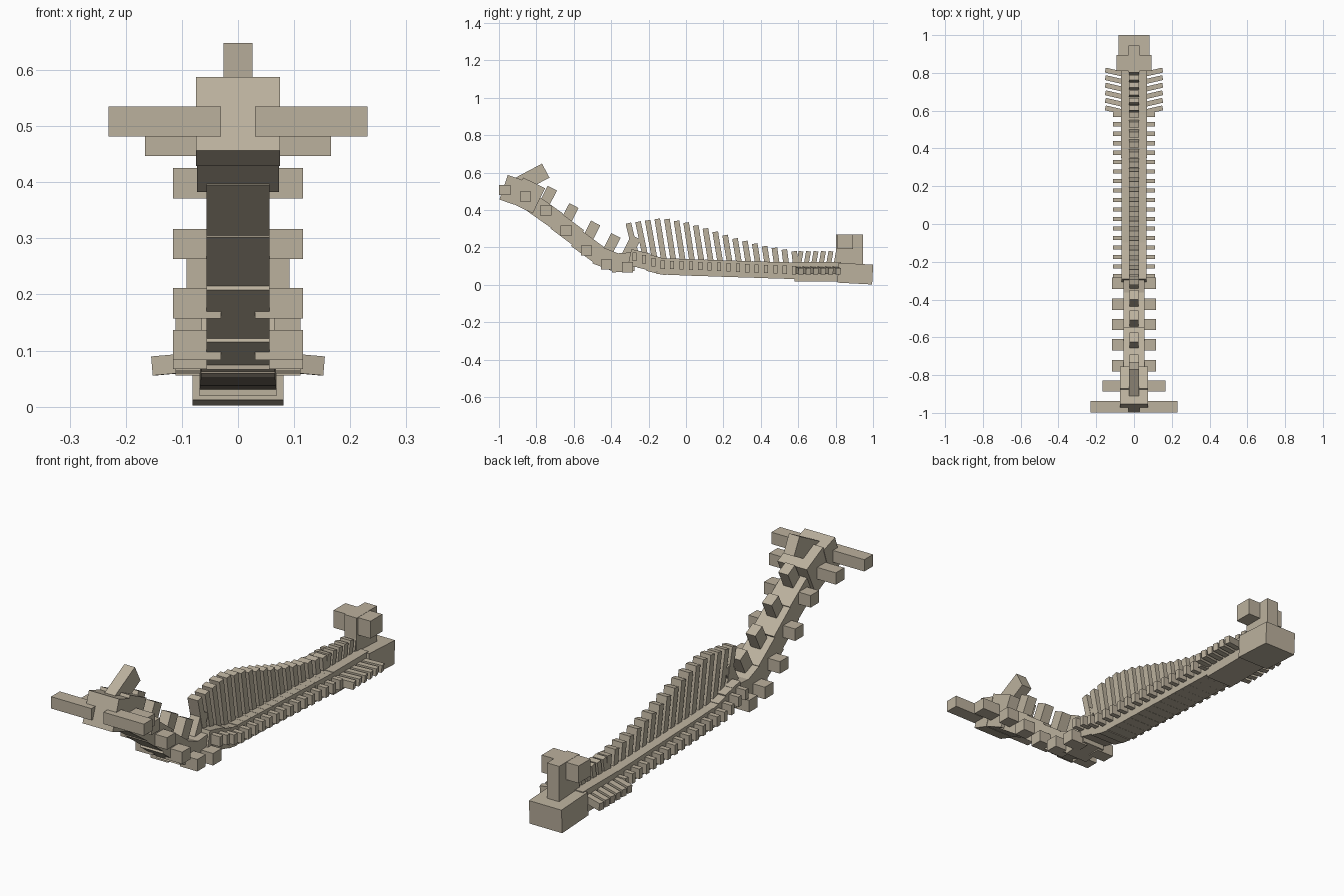
import bpy, math
from mathutils import Matrix, Vector

if "Cube" in bpy.data.objects:
    bpy.data.objects.remove(bpy.data.objects["Cube"])

bone = bpy.data.materials.new("bone")
bone.diffuse_color = (0.50, 0.44, 0.34, 1)
bone.use_nodes = True
bone.node_tree.nodes["Principled BSDF"].inputs["Base Color"].default_value = bone.diffuse_color

FACES = [(0, 2, 3, 1), (4, 5, 7, 6), (0, 1, 5, 4), (2, 6, 7, 3), (0, 4, 6, 2), (1, 3, 7, 5)]


def box(name, center, size, pitch=0, yaw=0, roll=0):
    """Box with full sizes; pitch turns about x, yaw about z, roll about y (degrees)."""
    rot = (Matrix.Rotation(math.radians(yaw), 3, 'Z') @ Matrix.Rotation(math.radians(roll), 3, 'Y')
           @ Matrix.Rotation(math.radians(pitch), 3, 'X'))
    c = Vector(center)
    verts = [c + rot @ Vector((x * size[0] / 2, y * size[1] / 2, z * size[2] / 2))
             for x in (-1, 1) for y in (-1, 1) for z in (-1, 1)]
    me = bpy.data.meshes.new(name)
    me.from_pydata(verts, [], FACES)
    me.materials.append(bone)
    ob = bpy.data.objects.new(name, me)
    bpy.context.collection.objects.link(ob)
    return ob


def bar(name, y0, z0, y1, z1, width, depth):
    """Box running from one point to another in the side plane, centred on its axis."""
    length = math.hypot(y1 - y0, z1 - z0)
    pitch = math.degrees(math.atan2(z1 - z0, y1 - y0))
    return box(name, (0, (y0 + y1) / 2, (z0 + z1) / 2), (width, length, depth), pitch)


def wings(name, y, z, reach, dy, dz):
    """Pair of side processes, outside the body."""
    inner = 0.03
    for s in (-1, 1):
        box(name, (s * (reach + inner) / 2, y, z), (reach - inner, dy, dz))


def lerp(points, t):
    for (a, va), (b, vb) in zip(points, points[1:]):
        if t <= b:
            return va + (vb - va) * max(0, t - a) / (b - a)
    return points[-1][1]


# first neck bone with its long wings
box("first_neck_body", (0, -0.935, 0.508), (0.150, 0.085, 0.139), -19)
wings("first_neck_wing", -0.968, 0.508, 0.231, 0.062, 0.053)

# second neck bone with its tall raised crest
box("second_neck_body", (0, -0.845, 0.478), (0.146, 0.13, 0.150), -26)
wings("second_neck_wing", -0.858, 0.473, 0.166, 0.060, 0.053)
box("second_neck_crest", (0, -0.825, 0.571), (0.052, 0.17, 0.085), 28)

# remaining neck bones: underside start and end, wing centre, crest centre
NECK = [
    ((-0.850, 0.395), (-0.715, 0.300), (-0.750, 0.398), (-0.740, 0.468)),
    ((-0.725, 0.302), (-0.605, 0.212), (-0.640, 0.290), (-0.624, 0.375)),
    ((-0.615, 0.208), (-0.495, 0.120), (-0.532, 0.184), (-0.508, 0.282)),
    ((-0.500, 0.115), (-0.385, 0.070), (-0.425, 0.110), (-0.400, 0.215)),
    ((-0.395, 0.066), (-0.275, 0.075), (-0.313, 0.094), (-0.292, 0.205)),
]
for (y0, z0), (y1, z1), wing, crest in NECK:
    a = math.atan2(z1 - z0, y1 - y0)
    h = 0.10
    oy, oz = -math.sin(a) * h / 2, math.cos(a) * h / 2
    bar("neck_body", y0 + oy, z0 + oz, y1 + oy, z1 + oz, 0.113, h)
    wings("neck_wing", *wing, 0.116, 0.060, 0.054)
    box("neck_crest", (0, crest[0], crest[1]), (0.048, 0.056, 0.11), -27)

# back bones: small wings and crests swelling to a hump
WING_Z = [(0, 0.15), (1, 0.138), (2, 0.120), (3, 0.108), (6, 0.103), (17, 0.078)]
TOP_Z = [(0, 0.33), (3, 0.353), (4, 0.352), (6, 0.333), (8, 0.302), (11, 0.248),
         (14, 0.207), (17, 0.180)]
for i in range(18):
    y = -0.275 + 0.0502 * i
    wz = lerp(WING_Z, i)
    body_z = wz - lerp([(0, 0.008), (6, 0.010), (17, 0.003)], i)
    box("back_body", (0, y, body_z), (0.13 + 0.0004 * i, 0.054, 0.088),
        lerp([(0, -12), (2, -14), (4, -3), (17, -2)], i))
    wings("back_wing", y, wz, 0.111, 0.022, 0.045)
    top = lerp(TOP_Z, i)
    lean = lerp([(0, -0.045), (8, -0.035), (17, -0.012)], i)
    bar("back_crest", y + 0.012, body_z, y + 0.012 + lean, top, 0.052, 0.030)

# loin bones: swept ribs and short crests
box("loin_body", (0, 0.705, 0.070), (0.138, 0.25, 0.102))
for i in range(6):
    y = 0.607 + 0.0400 * i
    for s in (-1, 1):
        box("loin_rib", (s * 0.10, y - 0.004, 0.077), (0.104, 0.026, 0.034),
            yaw=s * 13, roll=s * 5)
    bar("loin_crest", y - 0.008, 0.09, y + 0.008, 0.180, 0.052, 0.026)

# hip block with its upright post and cross arm
box("hip_block", (0, 0.905, 0.060), (0.162, 0.186, 0.106), -3)
box("hip_post", (0, 0.873, 0.180), (0.060, 0.144, 0.180))
box("hip_cross_arm", (0, 0.852, 0.230), (0.184, 0.084, 0.078))
